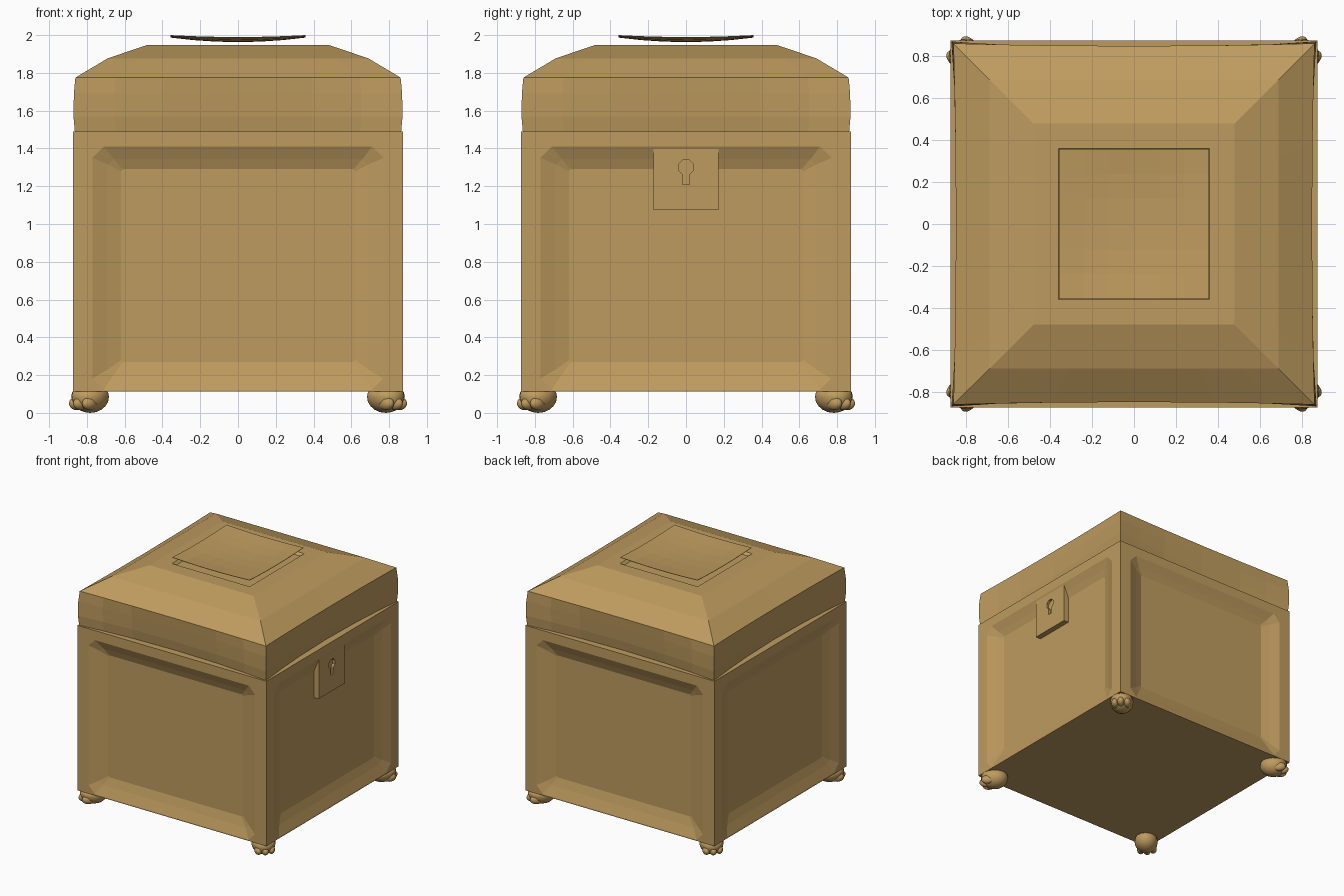
import bpy, bmesh
from math import pi, cos, sin
from mathutils import Matrix, Vector

if "Cube" in bpy.data.objects:
    bpy.data.objects.remove(bpy.data.objects["Cube"])

tan = bpy.data.materials.new("tan_wood")
tan.use_nodes = True
colour = (0.52, 0.33, 0.114, 1)
tan.diffuse_color = colour
tan.node_tree.nodes["Principled BSDF"].inputs["Base Color"].default_value = colour


def finish(name, bm, smooth=False):
    bmesh.ops.remove_doubles(bm, verts=bm.verts, dist=0.0005)
    bmesh.ops.recalc_face_normals(bm, faces=bm.faces)
    mesh = bpy.data.meshes.new(name)
    bm.to_mesh(mesh)
    bm.free()
    mesh.materials.append(tan)
    for p in mesh.polygons:
        p.use_smooth = smooth
    ob = bpy.data.objects.new(name, mesh)
    bpy.context.collection.objects.link(ob)
    return ob


def loft(bm, rings, cap_start=False, cap_end=True):
    loops = [[bm.verts.new(p) for p in r] for r in rings]
    for a, b in zip(loops, loops[1:]):
        n = len(a)
        for i in range(n):
            j = (i + 1) % n
            bm.faces.new((a[i], a[j], b[j], b[i]))
    if cap_start:
        bm.faces.new(loops[0])
    if cap_end:
        bm.faces.new(loops[-1])


# Chest body: four walls with gently sunken panels, closed above and below
HALF, Z0, Z1 = 0.874, 0.112, 1.49


def panel_ring(w, lo, hi, c, depth):
    y = -HALF + depth
    pts = [(-w, lo + c), (-w + c, lo), (w - c, lo), (w, lo + c),
           (w, hi - c), (w - c, hi), (-w + c, hi), (-w, hi - c)]
    return [Vector((x, y, z)) for x, z in pts]


panel = [panel_ring(HALF, Z0, Z1, 0, 0),
         panel_ring(0.77, 0.122, 1.41, 0.06, 0),
         panel_ring(0.69, 0.2, 1.345, 0.03, 0.03),
         panel_ring(0.62, 0.27, 1.29, 0.01, 0.052)]
bm = bmesh.new()
for k in range(4):
    turn = Matrix.Rotation(k * pi / 2, 3, 'Z')
    loft(bm, [[turn @ p for p in r] for r in panel])
for z in (Z0, Z1):
    bm.faces.new([bm.verts.new((sx * HALF, sy * HALF, z))
                  for sx, sy in ((-1, -1), (1, -1), (1, 1), (-1, 1))])
finish("chest_body", bm)


# Lid: square rings whose sides bow inwards, rising to a sunken centre
def lid_ring(half, z, pinch):
    pts = []
    for k in range(4):
        turn = Matrix.Rotation(k * pi / 2, 3, 'Z')
        for t in (-1, -0.75, -0.45, 0, 0.45, 0.75):
            pts.append(turn @ Vector((t * half, -half + pinch * (1 - t * t), z)))
    return pts


bm = bmesh.new()
loft(bm, [lid_ring(*r) for r in (
    (0.864, 1.49, 0.05), (0.871, 1.57, 0.042), (0.869, 1.69, 0.028),
    (0.861, 1.775, 0.012), (0.69, 1.877, 0), (0.48, 1.948, 0),
    (0.36, 1.948, 0), (0.34, 1.93, 0))], cap_start=True)
finish("lid", bm)

# Dished square plate with sagging edges, floating over the lid
bm = bmesh.new()
bmesh.ops.create_grid(bm, x_segments=6, y_segments=6, size=0.357)
for v in bm.verts:
    u, w = (1 - (c / 0.357) ** 2 for c in v.co.xy)
    v.co.z = 2 - 0.01 * (u + w) - 0.014 * u * w
plate = finish("lid_plate", bm)
if plate.data.polygons[0].normal.z < 0:
    plate.data.flip_normals()
thick = plate.modifiers.new("thickness", 'SOLIDIFY')
thick.thickness = 0.003
thick.offset = -1


# Lock plate with a shallow keyhole on the left wall
def box(bm, lo, hi):
    lo, hi = Vector(lo), Vector(hi)
    m = Matrix.Translation((lo + hi) / 2) @ Matrix.Diagonal((*(hi - lo), 1))
    bmesh.ops.create_cube(bm, size=1, matrix=m)


FACE = 0.868
bm = bmesh.new()
box(bm, (0.8, -0.173, 1.073), (FACE, 0.173, 1.41))
lock = finish("lock_plate", bm)
bm = bmesh.new()
bmesh.ops.create_cone(bm, cap_ends=True, segments=8, radius1=0.042, radius2=0.042,
                      depth=0.04, matrix=Matrix.Translation((FACE, 0, 1.30))
                      @ Matrix.Rotation(pi / 2, 4, 'Y') @ Matrix.Rotation(pi / 8, 4, 'Z'))
round_cut = finish("keyhole_round_cutter", bm)
bm = bmesh.new()
box(bm, (FACE - 0.02, -0.018, 1.21), (FACE + 0.02, 0.018, 1.29))
slot_cut = finish("keyhole_slot_cutter", bm)
for cutter in (round_cut, slot_cut):
    cutter.hide_render = True
    cut = lock.modifiers.new("keyhole", 'BOOLEAN')
    cut.operation = 'DIFFERENCE'
    cut.object = cutter
bpy.context.view_layer.update()
cut_mesh = bpy.data.meshes.new_from_object(
    lock.evaluated_get(bpy.context.evaluated_depsgraph_get()))
lock.modifiers.clear()
lock.data = cut_mesh
for cutter in (round_cut, slot_cut):
    bpy.data.objects.remove(cutter)

# Paw feet: a rounded pad, flat on top, with three toes pointing out of each corner
for sx, sy, name in ((1, -1, "front_left"), (-1, -1, "front_right"),
                     (1, 1, "back_left"), (-1, 1, "back_right")):
    bm = bmesh.new()
    turn = Matrix.Translation((sx * 0.783, sy * 0.783, 0)) @ Matrix.Rotation(
        -Vector((1, 0)).angle_signed(Vector((sx, sy))), 4, 'Z')

    def blob(x, y, z, rx, ry, rz):
        bmesh.ops.create_uvsphere(
            bm, u_segments=16, v_segments=10, radius=1,
            matrix=turn @ Matrix.Translation((x, y, z)) @ Matrix.Diagonal((rx, ry, rz, 1)))

    blob(0, 0, 0.085, 0.108, 0.092, 0.085)
    for a in (-0.75, 0, 0.75):
        blob(0.068 * cos(a), 0.072 * sin(a), 0.05, 0.052, 0.03, 0.036)
    for v in bm.verts:
        v.co.z = min(v.co.z, 0.116)
    finish(name + "_foot", bm, smooth=True)
